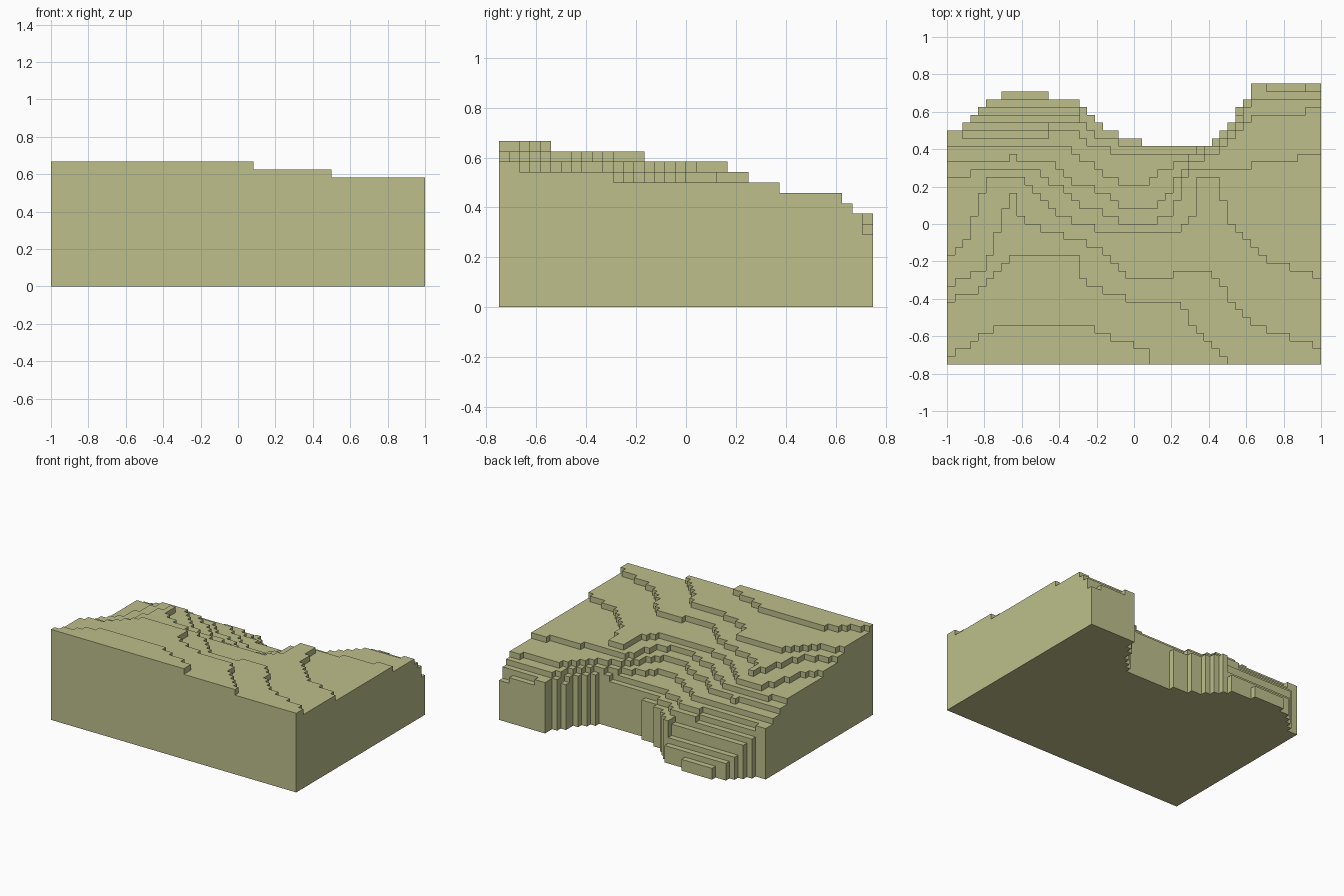
import bpy
import bmesh

# Remove the default cube
default_cube = bpy.data.objects.get("Cube")
if default_cube:
    bpy.data.objects.remove(default_cube, do_unlink=True)

COLUMNS, ROWS = 48, 36
CELL = 2 / COLUMNS
HILL_END = 17

# Back edge of each terrace, as a row count per column
terrace_edges = {}


def edge_at(points, position):
    """Row reached by a terrace outline at one column, snapped to whole cells."""
    for (start, low), (end, high) in zip(points, points[1:]):
        if start <= position < end:
            return int(low + (high - low) * (position - start) / (end - start) + 0.5)
    return 0


def terrace(level, *points):
    terrace_edges[level] = [edge_at(points, column + 0.5) for column in range(COLUMNS)]


# Upper plateau, sloping down from the front left
terrace(16, (0, 1), (2, 2), (7, 5), (18, 5), (22, 3), (25, 2), (26, 1))
terrace(15, (0, 8), (3, 9), (6, 11), (8, 13), (8, 14), (17, 14), (17, 11),
        (21, 9), (24, 8), (29, 8), (31, 6), (33, 3), (36, 1))
terrace(14, (0, 10), (2, 11), (5, 12), (6, 15), (8, 22), (9, 22), (9, 20),
        (10, 18), (16, 16), (19, 15), (22, 12), (24, 11), (29, 11), (30, 12),
        (33, 12), (36, 9), (37, 7), (39, 5), (45, 3), (48, 2))

# Middle slopes around the valley
terrace(13, (0, 14), (2, 15), (3, 17), (4, 20), (5, 23), (6, 24), (10, 24),
        (11, 22), (14, 19), (18, 18), (20, 17), (30, 17), (32, 19), (32, 24),
        (35, 24), (35, 22), (37, 17), (39, 15), (42, 13), (48, 11))
terrace(12, (0, 23), (1, 24), (5, 25), (11, 25), (14, 23), (18, 20), (21, 19),
        (23, 18), (26, 18), (29, 19), (31, 25), (39, 25), (39, 26), (45, 26),
        (45, 27), (48, 27))
terrace(11, (0, 26), (8, 26), (8, 27), (9, 27), (9, 26), (13, 26), (15, 24),
        (20, 22), (23, 20), (27, 20), (29, 23), (31, 26), (35, 27), (37, 29),
        (39, 32), (46, 32), (46, 33), (48, 33))

# Lower rim above the back cliff
terrace(10, (0, 28), (15, 28), (18, 26), (21, 24), (23, 23), (26, 23), (28, 25),
        (32, 27), (36, 29), (38, 32), (39, 34), (48, 34))
terrace(9, (0, 30), (3, 29), (10, 29), (16, 30), (19, 28), (22, 27), (30, 27),
        (34, 28), (37, 31), (39, 35), (39, 36), (41, 36), (41, 35), (48, 35))
terrace(8, (0, 30), (10, 30), (17, 31), (20, 29), (24, 28), (34, 28), (37, 32),
        (39, 36), (46, 36), (46, 35), (48, 35))

# Ground outline
terrace(1, (0, 30), (1, 30), (3, 31), (5, 33), (5, 34), (7, 34), (7, 35), (13, 35),
        (13, 34), (17, 34), (17, 33), (20, 30), (22, 30), (22, 29), (25, 29),
        (25, 28), (33, 28), (36, 30), (39, 35), (39, 36), (48, 36))

# Stepped back of the left hill: lower layers follow the ground outline, set back
for level, limit in zip(range(2, 8), (35, 34, 33, 32, 32, 31)):
    terrace_edges[level] = [min(row, limit) if column < HILL_END else row
                            for column, row in enumerate(terrace_edges[1])]


def height(column, row):
    """Number of stacked cells standing on one grid square."""
    if not (0 <= column < COLUMNS and 0 <= row < ROWS):
        return 0
    if row >= terrace_edges[1][column]:
        return 0
    return max(level for level, edge in terrace_edges.items() if row < edge[column])


# Terrain block: top, bottom and exposed side of every cell
mesh_builder = bmesh.new()
corner_cache = {}


def corner(x, y, z):
    key = (x, y, z)
    if key not in corner_cache:
        corner_cache[key] = mesh_builder.verts.new(
            ((x - COLUMNS / 2) * CELL, (y - ROWS / 2) * CELL, z * CELL))
    return corner_cache[key]


def quad(*corners):
    mesh_builder.faces.new([corner(*point) for point in corners])


for i in range(COLUMNS):
    for j in range(ROWS):
        top = height(i, j)
        if not top:
            continue
        loop = [(i, j), (i + 1, j), (i + 1, j + 1), (i, j + 1)]
        quad(*[(x, y, top) for x, y in loop])
        quad(*[(x, y, 0) for x, y in reversed(loop)])
        neighbours = [(i, j - 1), (i + 1, j), (i, j + 1), (i - 1, j)]
        for side, neighbour in enumerate(neighbours):
            a, b = loop[side], loop[(side + 1) % len(loop)]
            for z in range(height(*neighbour), top):
                quad((*a, z), (*b, z), (*b, z + 1), (*a, z + 1))

# Merge flat cells into whole terrace faces
bmesh.ops.dissolve_limit(mesh_builder, angle_limit=0.01,
                         verts=mesh_builder.verts, edges=mesh_builder.edges)
terrain_mesh = bpy.data.meshes.new("terraced_terrain")
mesh_builder.to_mesh(terrain_mesh)
mesh_builder.free()
terrain = bpy.data.objects.new("terraced_terrain", terrain_mesh)
bpy.context.collection.objects.link(terrain)

# Single olive colour
olive = bpy.data.materials.new("pale_olive")
olive.use_nodes = True
olive_colour = (0.51, 0.52, 0.26, 1)
olive.diffuse_color = olive_colour
olive.node_tree.nodes["Principled BSDF"].inputs["Base Color"].default_value = olive_colour
terrain_mesh.materials.append(olive)
